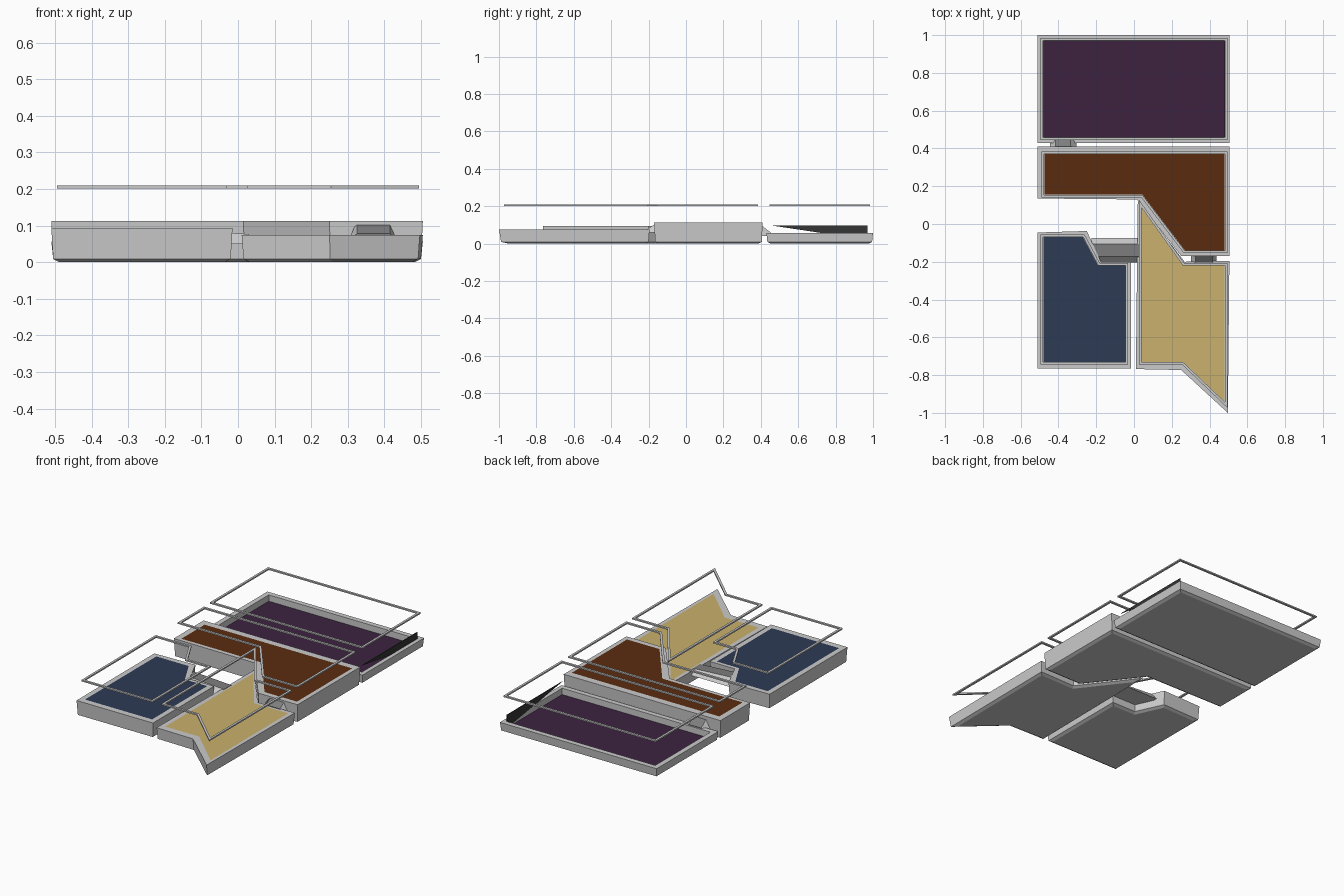
import bpy, bmesh
from mathutils import Vector

if "Cube" in bpy.data.objects:
    bpy.data.objects.remove(bpy.data.objects["Cube"])


def material(name, rgb):
    m = bpy.data.materials.new(name)
    m.diffuse_color = (*rgb, 1)
    m.use_nodes = True
    m.node_tree.nodes["Principled BSDF"].inputs["Base Color"].default_value = m.diffuse_color
    return m


LIGHT = material("light grey", (0.60, 0.60, 0.60))
MID = material("mid grey", (0.21, 0.21, 0.21))
DARK = material("dark grey", (0.035, 0.035, 0.035))
PURPLE = material("purple", (0.045, 0.016, 0.051))
BROWN = material("brown", (0.105, 0.024, 0.0045))
BLUE = material("navy blue", (0.027, 0.043, 0.091))
YELLOW = material("sand yellow", (0.59, 0.44, 0.15))


def finish(name, bm, mats):
    bmesh.ops.recalc_face_normals(bm, faces=bm.faces)
    me = bpy.data.meshes.new(name)
    bm.to_mesh(me)
    bm.free()
    for m in mats:
        me.materials.append(m)
    ob = bpy.data.objects.new(name, me)
    bpy.context.collection.objects.link(ob)
    return ob


def offset(poly, d):
    """Mitred offset of a counter-clockwise outline, outward for d > 0."""
    out = []
    for i, p in enumerate(poly):
        p, a, b = Vector(p), Vector(poly[i - 1]), Vector(poly[(i + 1) % len(poly)])
        e, f = (p - a).normalized(), (b - p).normalized()
        n, m = Vector((e.y, -e.x)), Vector((f.y, -f.x))
        out.append(p + (n + m) * (d / (1 + n.dot(m))))
    return out


def loft(bm, loops, closed=False):
    """Join outlines given as (points, z) with quads; returns the vertex rings."""
    rings = [[bm.verts.new((p[0], p[1], z)) for p in pts] for pts, z in loops]
    pairs = list(zip(rings, rings[1:]))
    if closed:
        pairs.append((rings[-1], rings[0]))
    for r, s in pairs:
        for i in range(len(r)):
            j = (i + 1) % len(r)
            bm.faces.new((r[i], r[j], s[j], s[i]))
    return rings


def platform(name, outer, inner, top, floor, mat):
    # tray body: chamfered base, wall, rim, coloured floor
    bm = bmesh.new()
    loops = [(offset(outer, -0.022), 0.0), (offset(outer, -0.005), 0.009),
             (outer, top), (inner, top)]
    if floor < top:
        loops.append((inner, floor))
    rings = loft(bm, loops)
    bm.faces.new(rings[0])
    bm.faces.new(rings[-1]).material_index = 1
    finish(name + "_platform", bm, [LIGHT, mat])
    # thin outline frame floating above
    bm = bmesh.new()
    a, b = offset(inner, 0.001), offset(inner, 0.014)
    loft(bm, [(a, 0.202), (b, 0.202), (b, 0.210), (a, 0.210)], True)
    finish(name + "_frame", bm, [LIGHT])


def ramp(name, a, b, half, flare, base):
    # sloped deck with flared skirts on both sides
    a, b = Vector(a), Vector(b)
    d = (b - a).to_2d().normalized()
    s = Vector((d.y, -d.x, 0))
    bm = bmesh.new()
    top = [bm.verts.new(p) for p in (a - s * half, a + s * half, b + s * half, b - s * half)]
    low = []
    for p, k in ((a, -1), (a, 1), (b, 1), (b, -1)):
        q = p + s * flare * k
        low.append(bm.verts.new((q.x, q.y, base)))
    bm.faces.new(top).material_index = 1
    bm.faces.new(low)
    for i in range(4):
        j = (i + 1) % 4
        f = bm.faces.new((top[i], top[j], low[j], low[i]))
        f.material_index = 1 if i in (0, 2) else 0
    finish(name, bm, [LIGHT, MID])


# four platforms at stepped heights (outlines counter-clockwise)
platform("purple",
         [(-0.51, 0.43), (0.505, 0.43), (0.505, 1.0), (-0.51, 1.0)],
         [(-0.48, 0.46), (0.48, 0.46), (0.48, 0.97), (-0.48, 0.97)],
         0.057, 0.02, PURPLE)
platform("brown",
         [(-0.51, 0.135), (0.015, 0.13), (0.25, -0.17), (0.505, -0.17), (0.505, 0.41), (-0.51, 0.41)],
         [(-0.475, 0.155), (0.045, 0.155), (0.27, -0.14), (0.48, -0.14), (0.48, 0.37), (-0.475, 0.37)],
         0.113, 0.113, BROWN)
platform("blue",
         [(-0.51, -0.765), (-0.015, -0.765), (-0.015, -0.2), (-0.175, -0.2), (-0.25, -0.037), (-0.51, -0.045)],
         [(-0.48, -0.73), (-0.045, -0.73), (-0.045, -0.22), (-0.19, -0.22), (-0.27, -0.07), (-0.48, -0.07)],
         0.094, 0.094, BLUE)
platform("yellow",
         [(0.01, -0.768), (0.25, -0.773), (0.497, -1.0), (0.505, -0.195), (0.268, -0.2), (0.02, 0.12)],
         [(0.04, -0.73), (0.26, -0.73), (0.48, -0.94), (0.48, -0.22), (0.258, -0.22), (0.04, 0.085)],
         0.075, 0.075, YELLOW)

# ramps joining the platforms
ramp("back_ramp", (-0.375, 0.405, 0.096), (-0.375, 0.452, 0.06), 0.04, 0.07, 0.04)
ramp("front_ramp", (0.37, -0.155, 0.112), (0.37, -0.205, 0.078), 0.045, 0.068, 0.06)
ramp("side_ramp", (-0.225, -0.14, 0.092), (0.03, -0.14, 0.077), 0.033, 0.065, 0.05)

# dark triangular fin along the right edge of the purple platform
bm = bmesh.new()
fin = [(0.46, 0.096), (0.97, 0.096), (0.97, 0.02)]
sides = [[bm.verts.new((x, y, z)) for y, z in fin] for x in (0.478, 0.482)]
bm.faces.new(sides[0])
bm.faces.new(sides[1])
for i in range(3):
    j = (i + 1) % 3
    bm.faces.new((sides[0][i], sides[0][j], sides[1][j], sides[1][i]))
finish("dark_fin", bm, [DARK])
